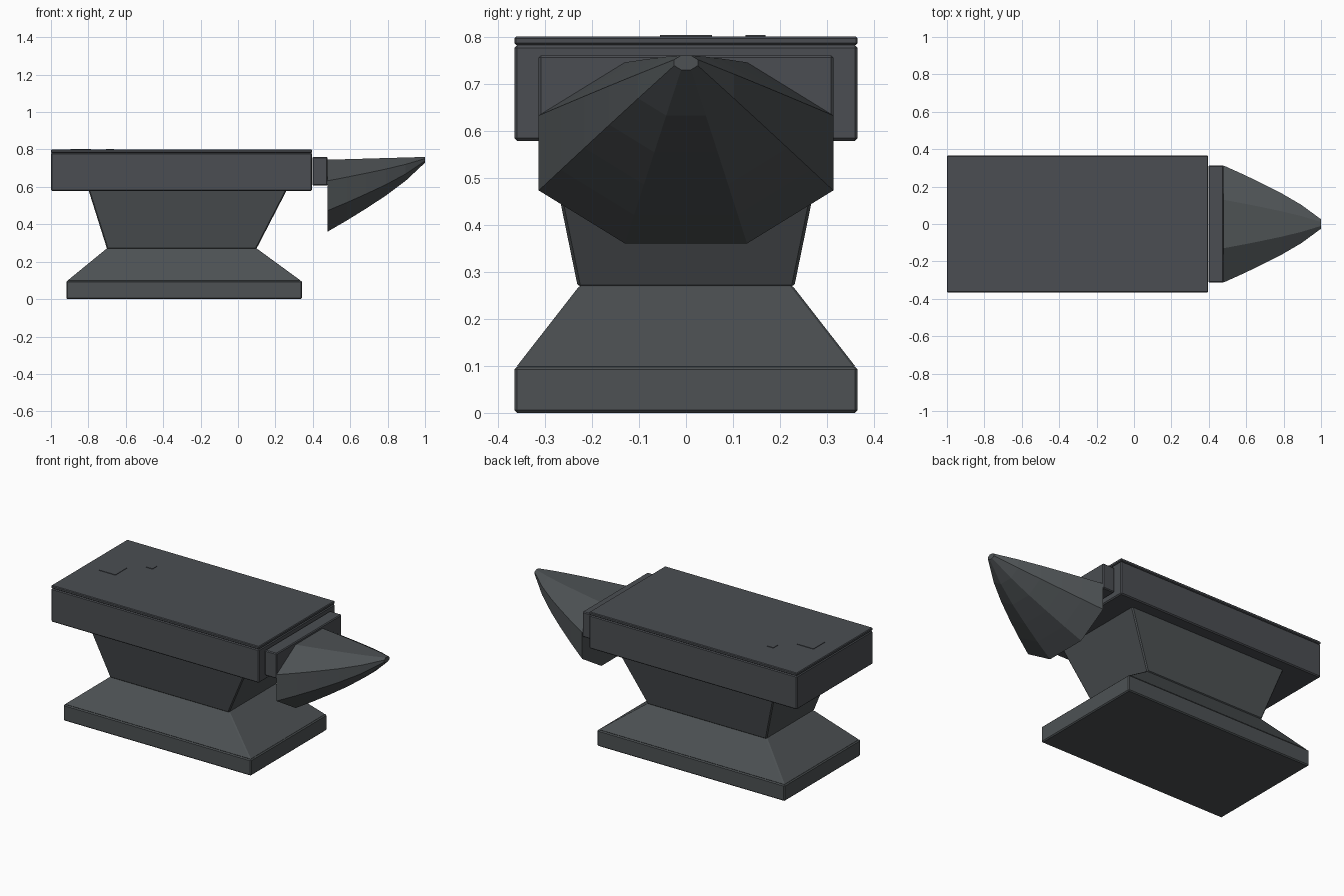
import bpy, bmesh, math

if "Cube" in bpy.data.objects:
    bpy.data.objects.remove(bpy.data.objects["Cube"])


def material(name, rgb):
    m = bpy.data.materials.new(name)
    m.diffuse_color = (*rgb, 1)
    m.use_nodes = True
    m.node_tree.nodes["Principled BSDF"].inputs["Base Color"].default_value = m.diffuse_color
    return m


steel = material("dark steel", (0.070, 0.076, 0.085))
iron = material("cast iron", (0.074, 0.083, 0.088))


def loft(name, rings, mat, bevel=0.0):
    """Skin a list of equal-sized point rings and cap both ends."""
    bm = bmesh.new()
    loops = [[bm.verts.new(p) for p in ring] for ring in rings]
    n = len(loops[0])
    for a, b in zip(loops, loops[1:]):
        for i in range(n):
            j = (i + 1) % n
            bm.faces.new((a[i], a[j], b[j], b[i]))
    bm.faces.new(loops[0][::-1])
    bm.faces.new(loops[-1])
    bmesh.ops.recalc_face_normals(bm, faces=bm.faces)
    me = bpy.data.meshes.new(name)
    bm.to_mesh(me)
    bm.free()
    me.materials.append(mat)
    ob = bpy.data.objects.new(name, me)
    bpy.context.collection.objects.link(ob)
    if bevel:
        mod = ob.modifiers.new("edge bevel", 'BEVEL')
        mod.width = bevel
        mod.segments = 1
        mod.limit_method = 'ANGLE'
    return ob


def rect(x0, x1, y0, y1, z):
    return [(x0, y0, z), (x1, y0, z), (x1, y1, z), (x0, y1, z)]


def block(name, x0, x1, y0, y1, z0, z1, mat, bevel=0.0):
    return loft(name, [rect(x0, x1, y0, y1, z0), rect(x0, x1, y0, y1, z1)], mat, bevel)


# Foot and tapered waist
block("foot_slab", -0.918, 0.342, -0.365, 0.365, 0, 0.098, iron, 0.006)
loft("foot_slope", [rect(-0.915, 0.339, -0.362, 0.362, 0.096),
                    rect(-0.70, 0.098, -0.225, 0.225, 0.272)], iron, 0.005)
loft("waist", [rect(-0.70, 0.098, -0.23, 0.23, 0.268),
               rect(-0.80, 0.262, -0.295, 0.295, 0.585)], iron, 0.006)

# Body and face plate
block("body", -1, 0.396, -0.365, 0.365, 0.578, 0.782, steel, 0.006)
block("face_plate", -1, 0.396, -0.365, 0.365, 0.782, 0.80, steel, 0.004)

# Hardy hole and pritchel hole markers
for name, x, y, r in (("hardy_hole", -0.84, 0, 0.055),
                      ("pritchel_hole", -0.684, 0.148, 0.0215)):
    block(name, x - r, x + r, y - r, y + r, 0.797, 0.803, steel)

# Step between face and horn
block("step", 0.398, 0.478, -0.313, 0.313, 0.607, 0.76, steel, 0.005)

# Horn: squashed octagon rings shrinking to a blunt, raised tip
rings = []
for t, s in ((0, 1), (0.2, 0.85), (0.4, 0.69), (0.6, 0.52), (0.8, 0.325), (1, 0.08)):
    x = 0.478 + 0.522 * t
    top = 0.745 + 0.015 * t
    half = 0.1925 * s
    k = s / math.cos(math.pi / 8)
    rings.append([(x, 0.313 * k * math.cos(a), top - half + 0.1925 * k * math.sin(a))
                  for a in (math.pi / 8 + i * math.pi / 4 for i in range(8))])
loft("horn", rings, iron)
